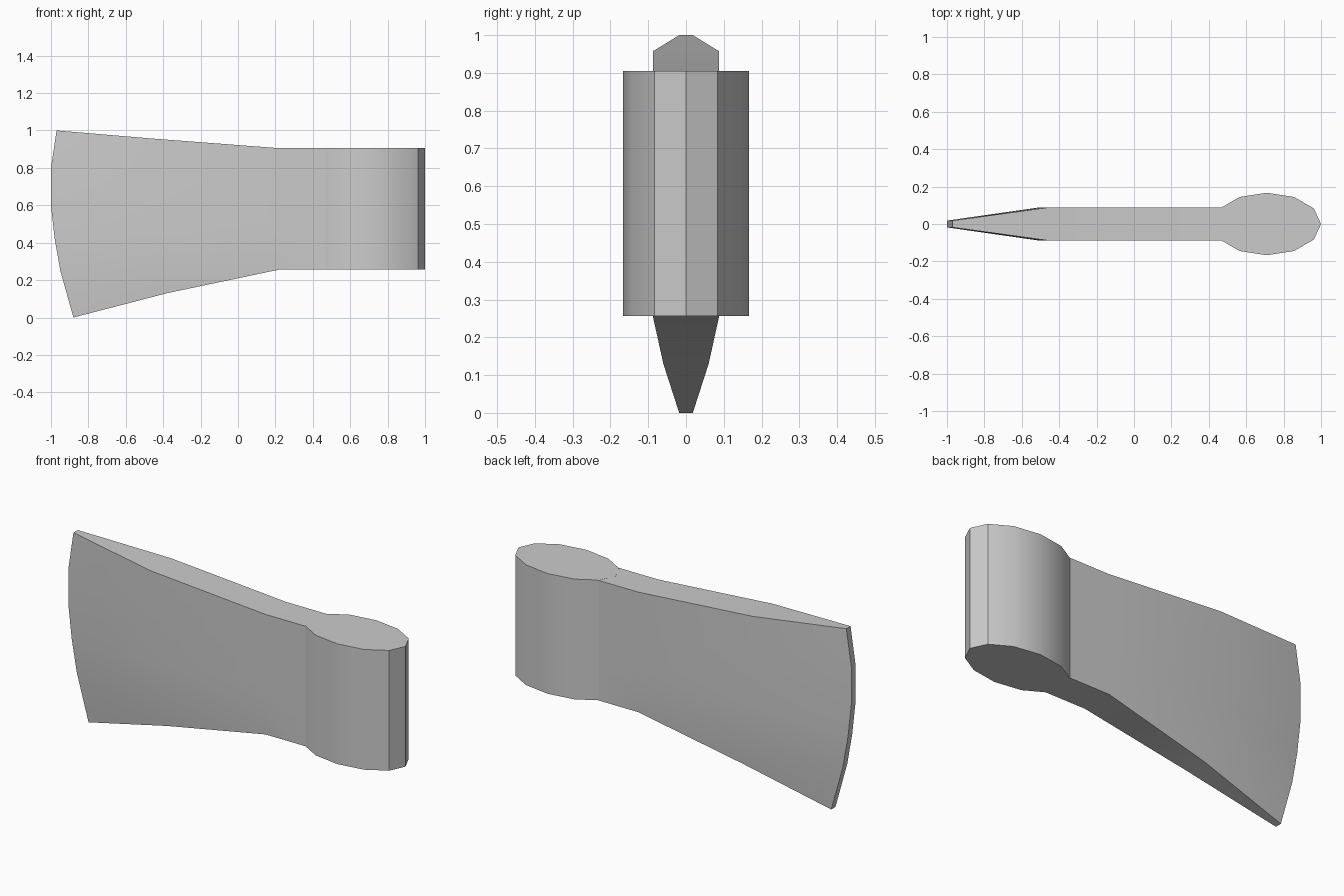
import bpy, bmesh, math

cube = bpy.data.objects.get("Cube")
if cube:
    bpy.data.objects.remove(cube)

# Single steel colour
steel = bpy.data.materials.new("grey steel")
steel.use_nodes = True
COLOUR = (0.6, 0.6, 0.6, 1)
steel.diffuse_color = COLOUR
steel.node_tree.nodes["Principled BSDF"].inputs["Base Color"].default_value = COLOUR

LOW, HIGH, HALF = 0.257, 0.905, 0.088


def finish(bm, name):
    bmesh.ops.recalc_face_normals(bm, faces=bm.faces)
    mesh = bpy.data.meshes.new(name)
    bm.to_mesh(mesh)
    bm.free()
    mesh.materials.append(steel)
    obj = bpy.data.objects.new(name, mesh)
    bpy.context.collection.objects.link(obj)
    bpy.ops.object.select_all(action="DESELECT")
    obj.select_set(True)
    bpy.context.view_layer.objects.active = obj
    bpy.ops.object.shade_smooth_by_angle(angle=math.radians(32))
    return obj


# Blade: columns of (x, half thickness, z) running from top to bottom
edge = [(-0.97, 0.018, 1.0), (-1.0, 0.018, 0.8), (-1.0, 0.018, 0.6),
        (-0.98, 0.018, 0.42), (-0.95, 0.018, 0.25), (-0.88, 0.018, 0.0)]
bevel = [(-0.46, HALF, 0.957), (-0.495, HALF, 0.79), (-0.51, HALF, 0.62),
         (-0.50, HALF, 0.46), (-0.465, HALF, 0.31), (-0.38, 0.06, 0.13)]


def straight_column(x):
    return [(x, HALF, HIGH + (LOW - HIGH) * i / 5) for i in range(6)]


columns = [edge, bevel, straight_column(0.225), straight_column(0.465)]
bm = bmesh.new()
sides = [[[bm.verts.new((x, s * y, z)) for x, y, z in col] for col in columns]
         for s in (-1, 1)]
front, back = sides
for side in sides:
    for a, b in zip(side, side[1:]):
        for i in range(5):
            bm.faces.new((a[i], b[i], b[i + 1], a[i + 1]))
# Top and underside strips
for row in (0, -1):
    for i in range(3):
        bm.faces.new((front[i][row], front[i + 1][row], back[i + 1][row], back[i][row]))
# Cutting edge and the end inside the socket
for col in (0, -1):
    for i in range(5):
        bm.faces.new((front[col][i], front[col][i + 1], back[col][i + 1], back[col][i]))
finish(bm, "axe_blade")

# Socket: twelve-sided oval prism
bm = bmesh.new()
bmesh.ops.create_cone(bm, cap_ends=True, segments=12, radius1=1, radius2=1, depth=1)
rim = max(bm.verts, key=lambda v: v.co.x).co
turn = -math.atan2(rim.y, rim.x)
for v in bm.verts:
    a = math.atan2(v.co.y, v.co.x) + turn
    v.co = (0.71 + 0.29 * math.cos(a), 0.167 * math.sin(a),
            HIGH + 0.0005 if v.co.z > 0 else LOW - 0.0005)
finish(bm, "axe_socket")
